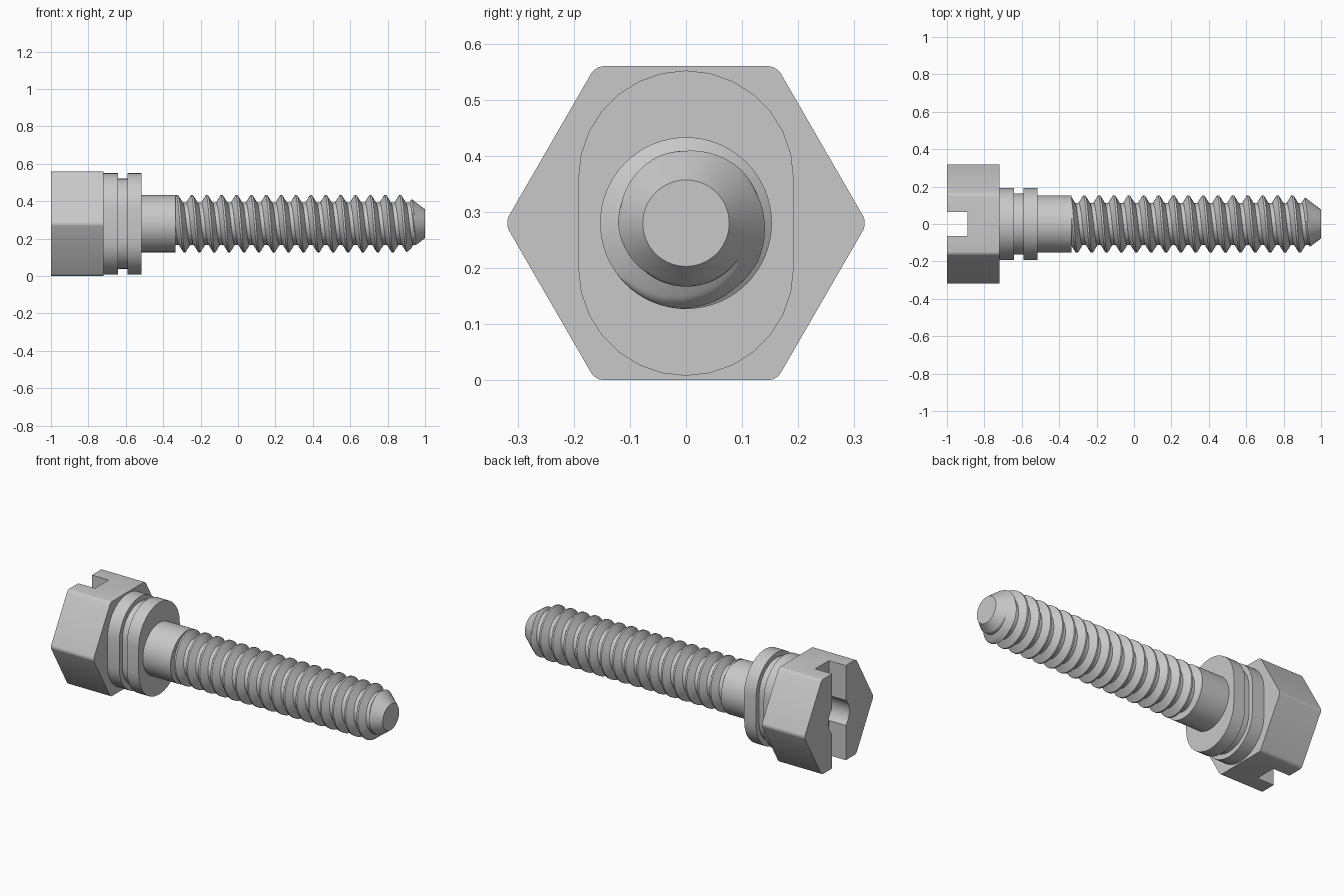
import bpy, bmesh
from math import pi, sin, cos, radians

if "Cube" in bpy.data.objects:
    bpy.data.objects.remove(bpy.data.objects["Cube"], do_unlink=True)

AXIS_Z = 0.28  # height of the screw axis

steel = bpy.data.materials.new("grey steel")
steel.use_nodes = True
GREY = (0.58, 0.58, 0.58, 1)
steel.diffuse_color = GREY
steel.node_tree.nodes["Principled BSDF"].inputs["Base Color"].default_value = GREY


def finish(name, bm):
    bmesh.ops.recalc_face_normals(bm, faces=bm.faces)
    mesh = bpy.data.meshes.new(name)
    bm.to_mesh(mesh)
    bm.free()
    mesh.materials.append(steel)
    obj = bpy.data.objects.new(name, mesh)
    bpy.context.collection.objects.link(obj)
    return obj


def smooth(obj):
    bpy.ops.object.select_all(action='DESELECT')
    obj.select_set(True)
    bpy.context.view_layer.objects.active = obj
    bpy.ops.object.shade_smooth_by_angle(angle=radians(35))


def prism(name, outline, x0, x1, bevel=0):
    """Extrude a (y, z) outline, given about the axis, from x0 to x1."""
    bm = bmesh.new()
    face = bm.faces.new([bm.verts.new((x0, y, z + AXIS_Z)) for y, z in outline])
    new = bmesh.ops.extrude_face_region(bm, geom=[face])["geom"]
    moved = [v for v in new if isinstance(v, bmesh.types.BMVert)]
    bmesh.ops.translate(bm, verts=moved, vec=(x1 - x0, 0, 0))
    if bevel:
        long_edges = [e for e in bm.edges
                      if abs(e.verts[0].co.x - e.verts[1].co.x) > 0.01]
        bmesh.ops.bevel(bm, geom=long_edges, offset=bevel, segments=3,
                        profile=0.5, affect='EDGES')
    return finish(name, bm)


def ring(r, n, shift=0):
    """Round outline, stretched vertically into an oblong by shift."""
    pts = []
    for half in (0, 1):
        for i in range(n + 1 if shift else n):
            a = pi * (half + i / n)
            pts.append((r * cos(a), r * sin(a) + (-shift if half else shift)))
    return pts


# Hexagonal head with slot and round recess
hexagon = [(0.323 * cos(i * pi / 3), 0.323 * sin(i * pi / 3)) for i in range(6)]
head = prism("hex_head", hexagon, -1, -0.72, bevel=0.014)
slot = [(-0.064, -0.5), (0.064, -0.5), (0.064, 0.5), (-0.064, 0.5)]
cutters = [prism("slot_cutter", slot, -1.1, -0.89),
           prism("recess_cutter", ring(0.098, 20), -1.1, -0.88)]
bpy.context.view_layer.objects.active = head
for cutter in cutters:
    mod = head.modifiers.new("cut", 'BOOLEAN')
    mod.operation = 'DIFFERENCE'
    mod.solver = 'EXACT'
    mod.object = cutter
    bpy.ops.object.modifier_apply(modifier=mod.name)
    bpy.data.objects.remove(cutter, do_unlink=True)
smooth(head)

# Oblong collars with a narrower neck between them, then the plain shank
for name, r, x0, x1 in (("inner_collar", 0.192, -0.72, -0.642),
                        ("collar_neck", 0.163, -0.65, -0.585),
                        ("outer_collar", 0.192, -0.592, -0.515)):
    smooth(prism(name, ring(r, 14, shift=0.08), x0, x1))
smooth(prism("plain_shank", ring(0.153, 32), -0.53, -0.335))

# Threaded shaft: right-handed helix with a tapered tip
PITCH, CREST, DEPTH = 0.0795, 0.153, 0.04
START, END, PHASE = -0.34, 1.0, -0.246
SIDES, STEPS = 64, 16


def thread_radius(x, turn):
    u = ((x - PHASE) / PITCH - turn) % 1
    u = min(u, 1 - u)
    r = CREST - DEPTH * min(max((u - 0.0625) / 0.3125, 0), 1)
    return min(r, 0.077 + 0.76 * (END - x))


bm = bmesh.new()
first = int((START - PHASE) / PITCH - 2) * STEPS
last = int((END - PHASE) / PITCH + 1) * STEPS
columns = []
for s in range(SIDES + 1):
    turn = s / SIDES
    column = []
    for k in range(first, last + 1):
        x = PHASE + PITCH * (k / STEPS + turn)
        x = min(max(x, START), END)
        r = thread_radius(x, turn)
        column.append(bm.verts.new((x, -r * sin(2 * pi * turn),
                                    AXIS_Z + r * cos(2 * pi * turn))))
    columns.append(column)
for a, b in zip(columns, columns[1:]):
    for k in range(len(a) - 1):
        bm.faces.new((a[k], a[k + 1], b[k + 1], b[k]))
# The last column repeats the first one a whole turn further along
for k in range(len(columns[0]) - STEPS):
    bm.faces.ensure_lookup_table()
bmesh.ops.remove_doubles(bm, verts=bm.verts, dist=0.0001)
bmesh.ops.dissolve_degenerate(bm, edges=bm.edges, dist=0.0001)
bmesh.ops.holes_fill(bm, edges=[e for e in bm.edges if e.is_boundary], sides=0)
smooth(finish("threaded_shaft", bm))
